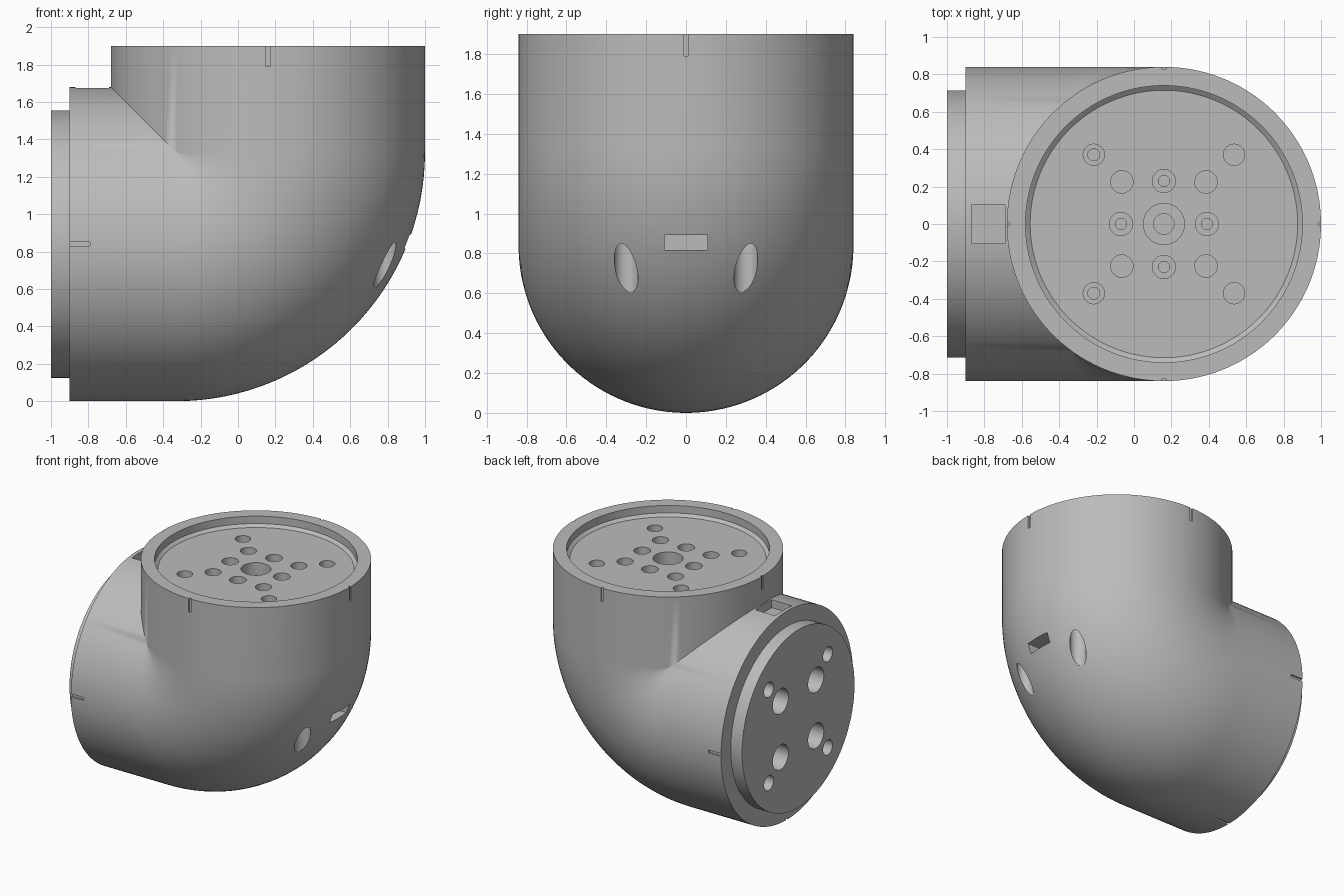
import bpy
import bmesh
from math import sin, cos, pi
from mathutils import Matrix, Vector

if "Cube" in bpy.data.objects:
    bpy.data.objects.remove(bpy.data.objects["Cube"], do_unlink=True)

grey = bpy.data.materials.new("plain_grey")
grey.use_nodes = True
colour = (0.5, 0.5, 0.5, 1)
grey.diffuse_color = colour
grey.node_tree.nodes["Principled BSDF"].inputs["Base Color"].default_value = colour

R = 0.84            # pipe radius
AX, AZ = 0.16, 0.84  # where the two pipe axes cross
BEND = 0.49         # radius of the bend along the axis
DISC, RIM = 0.715, 0.74


def loft(bm, rings):
    """Bridge closed rings of points and cap both ends."""
    loops = [[bm.verts.new(p) for p in ring] for ring in rings]
    n = len(loops[0])
    for a, b in zip(loops, loops[1:]):
        for i in range(n):
            j = (i + 1) % n
            bm.faces.new((a[i], a[j], b[j], b[i]))
    bm.faces.new(loops[0])
    bm.faces.new(loops[-1])


def finish(bm, name):
    bmesh.ops.recalc_face_normals(bm, faces=bm.faces)
    mesh = bpy.data.meshes.new(name)
    bm.to_mesh(mesh)
    bm.free()
    mesh.materials.append(grey)
    ob = bpy.data.objects.new(name, mesh)
    bpy.context.collection.objects.link(ob)
    return ob


# Elbow body: round outer bend, inner side fading into a sharp mitre
SIDES, ARC = 128, 32
angles = [2 * pi * (i + 0.5) / SIDES for i in range(SIDES)]


def side_ring(x, r):
    return [(x, r * sin(t), AZ - r * cos(t)) for t in angles]


def top_ring(z, r):
    return [(AX + r * cos(t), r * sin(t), z) for t in angles]


def bend_ring(a):
    ring = []
    for t in angles:
        out = R * cos(t)
        rad = max(BEND + out, 0)
        shift = min(BEND + out, 0)
        cx, cz = AX - BEND + shift, AZ + BEND - shift
        ring.append((cx + rad * sin(a), R * sin(t), cz - rad * cos(a)))
    return ring


bm = bmesh.new()
rings = [side_ring(-1, DISC), side_ring(-0.9, DISC), side_ring(-0.9, R)]
rings += [bend_ring(pi / 2 * k / ARC) for k in range(ARC + 1)]
rings += [top_ring(1.9, R), top_ring(1.9, RIM), top_ring(1.84, RIM), top_ring(1.82, DISC)]
loft(bm, rings)
bmesh.ops.remove_doubles(bm, verts=bm.verts, dist=0.0005)
bmesh.ops.dissolve_degenerate(bm, edges=bm.edges, dist=0.0001)
elbow = finish(bm, "elbow_body")

# Cutters for holes, slots and marks
cut = bmesh.new()


def hole(start, direction, steps):
    """Stepped round hole; steps are (radius, end depth)."""
    turn = Vector(direction).to_track_quat('Z', 'Y').to_matrix()
    rings, depth = [], -0.06
    for r, end in steps:
        for d in (depth, end):
            rings.append([Vector(start) + turn @ Vector((r * cos(2 * pi * i / 32), r * sin(2 * pi * i / 32), d))
                          for i in range(32)])
        depth = end
    loft(cut, rings)


def block(centre, size):
    mat = Matrix.Translation(centre) @ Matrix.Diagonal((*size, 1))
    bmesh.ops.create_cube(cut, size=1, matrix=mat)


DOWN, INWARD, UP = (0, 0, -1), (1, 0, 0), (0, 0, 1)
signs = (-1, 1)

# Top flange holes
hole((AX, 0, 1.82), DOWN, [(0.11, 0.1), (0.055, 0.25)])
for s in signs:
    hole((AX + s * 0.23, 0, 1.82), DOWN, [(0.062, 0.08), (0.03, 0.2)])
    hole((AX, s * 0.23, 1.82), DOWN, [(0.062, 0.08), (0.03, 0.2)])
    hole((AX - 0.375, s * 0.37, 1.82), DOWN, [(0.057, 0.08), (0.032, 0.2)])
    hole((AX + 0.375, s * 0.37, 1.82), DOWN, [(0.057, 0.12)])
    for q in signs:
        hole((AX + q * 0.225, s * 0.225, 1.82), DOWN, [(0.06, 0.15)])
        # Side flange holes
        hole((-1, q * 0.225, AZ + s * 0.225), INWARD, [(0.1, 0.15)])
        hole((-1, q * 0.375, AZ + s * 0.375), INWARD, [(0.06, 0.15)])
    # Upright bores in the outer bend
    hole((0.785, s * 0.3, 0.45), UP, [(0.06, 0.7)])

# Rectangular pockets on the bend and on the side pipe
block((0.9, 0, 0.855), (0.2, 0.215, 0.075))
block((-0.78, 0, 1.69), (0.18, 0.21, 0.16))

# Alignment marks at the quarters of both rims
for s in signs:
    block((AX, s * R, 1.86), (0.022, 0.024, 0.14))
    block((AX + s * R, 0, 1.86), (0.024, 0.022, 0.14))
    block((-0.86, s * R, AZ), (0.14, 0.024, 0.022))
block((-0.86, 0, 0), (0.14, 0.022, 0.024))

cutter = finish(cut, "hole_cutter")
cutter.hide_render = True

mod = elbow.modifiers.new("holes", 'BOOLEAN')
mod.operation = 'DIFFERENCE'
mod.solver = 'EXACT'
mod.object = cutter

bpy.ops.object.select_all(action='DESELECT')
bpy.context.view_layer.objects.active = elbow
elbow.select_set(True)
bpy.ops.object.modifier_apply(modifier=mod.name)
bpy.data.objects.remove(cutter, do_unlink=True)
bpy.ops.object.shade_smooth_by_angle(angle=pi / 6)
